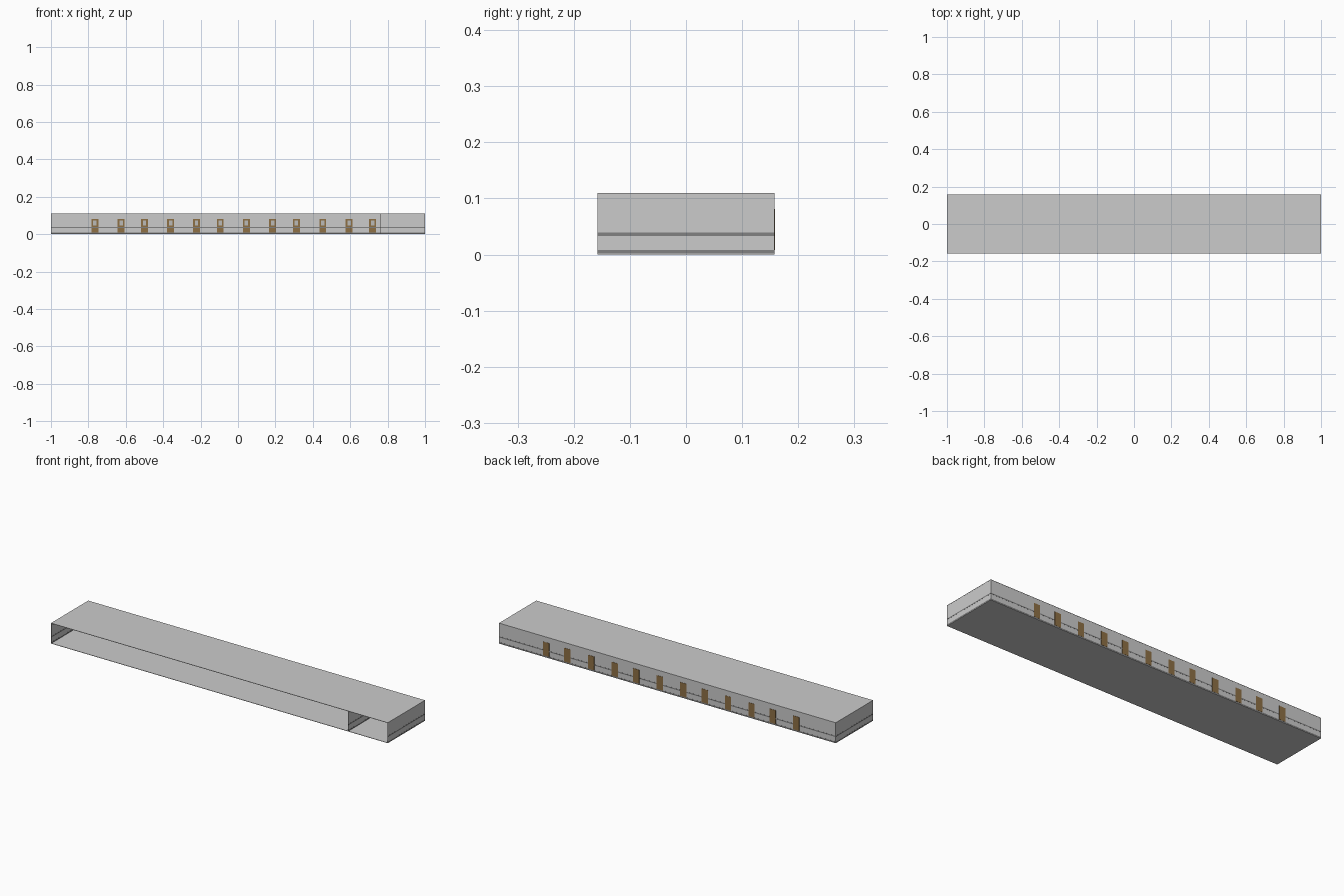
import bpy

if "Cube" in bpy.data.objects:
    bpy.data.objects.remove(bpy.data.objects["Cube"])

L, W, H = 1.0, 0.158, 0.11    # half length, half depth, height
T = 0.002                     # sheet thickness


def material(name, color):
    m = bpy.data.materials.new(name)
    m.diffuse_color = (*color, 1)
    m.use_nodes = True
    m.node_tree.nodes["Principled BSDF"].inputs["Base Color"].default_value = m.diffuse_color
    return m


brown = material("door_brown", (0.27, 0.16, 0.06))
dark = material("trim_grey", (0.22, 0.22, 0.22))
pale = material("glass_grey", (0.5, 0.5, 0.48))


def box(name, x0, x1, y0, y1, z0, z1, mat=None):
    bpy.ops.mesh.primitive_cube_add(size=1, location=((x0 + x1) / 2, (y0 + y1) / 2, (z0 + z1) / 2))
    o = bpy.context.object
    o.name = name
    o.scale = (x1 - x0, y1 - y0, z1 - z0)
    bpy.ops.object.transform_apply(location=False, rotation=False, scale=True)
    if mat:
        o.data.materials.append(mat)
    return o


# Floor and roof sheets; the front stays open
box("floor", -L, L, -W, W, 0, T)
box("roof", -L, L, -W, W, H - T, H)

# Walls
e = 0.0005
walls = {
    "left_wall": (-L + e, -L + T, -W, W),
    "right_wall": (L - T, L - e, -W, W),
    "partition": (0.763, 0.765, -W, W),
    "back_wall": (-L + e, L - e, W - T, W - e),
}
for name, (x0, x1, y0, y1) in walls.items():
    box(name, x0, x1, y0, y1, T, H - T)
    # Skirting and mid rail, just proud of both wall faces
    for trim, z0, z1 in (("skirting", 0.002, 0.008), ("rail", 0.033, 0.039)):
        if name == "back_wall":
            box(f"{name}_{trim}", x0, x1, y0 - e, y1 + e, z0, z1, dark)
        else:
            box(f"{name}_{trim}", x0 - e, x1 + e, y0, y1, z0, z1, dark)

# Row of doors through the back wall, each with a window and a rail on the inside
door_x = [-0.765, -0.625, -0.5, -0.36, -0.222, -0.095,
          0.045, 0.185, 0.312, 0.453, 0.594, 0.72]
for i, x in enumerate(door_x, 1):
    box(f"door_{i}", x - 0.0185, x + 0.0185, W - 0.0035, W + 0.0007, 0.008, 0.081, brown)
    box(f"door_window_{i}", x - 0.009, x + 0.009, W - 0.0042, W - 0.003, 0.047, 0.074, pale)
    box(f"door_rail_{i}", x - 0.0185, x + 0.0185, W - 0.0042, W - 0.003, 0.033, 0.039, dark)
